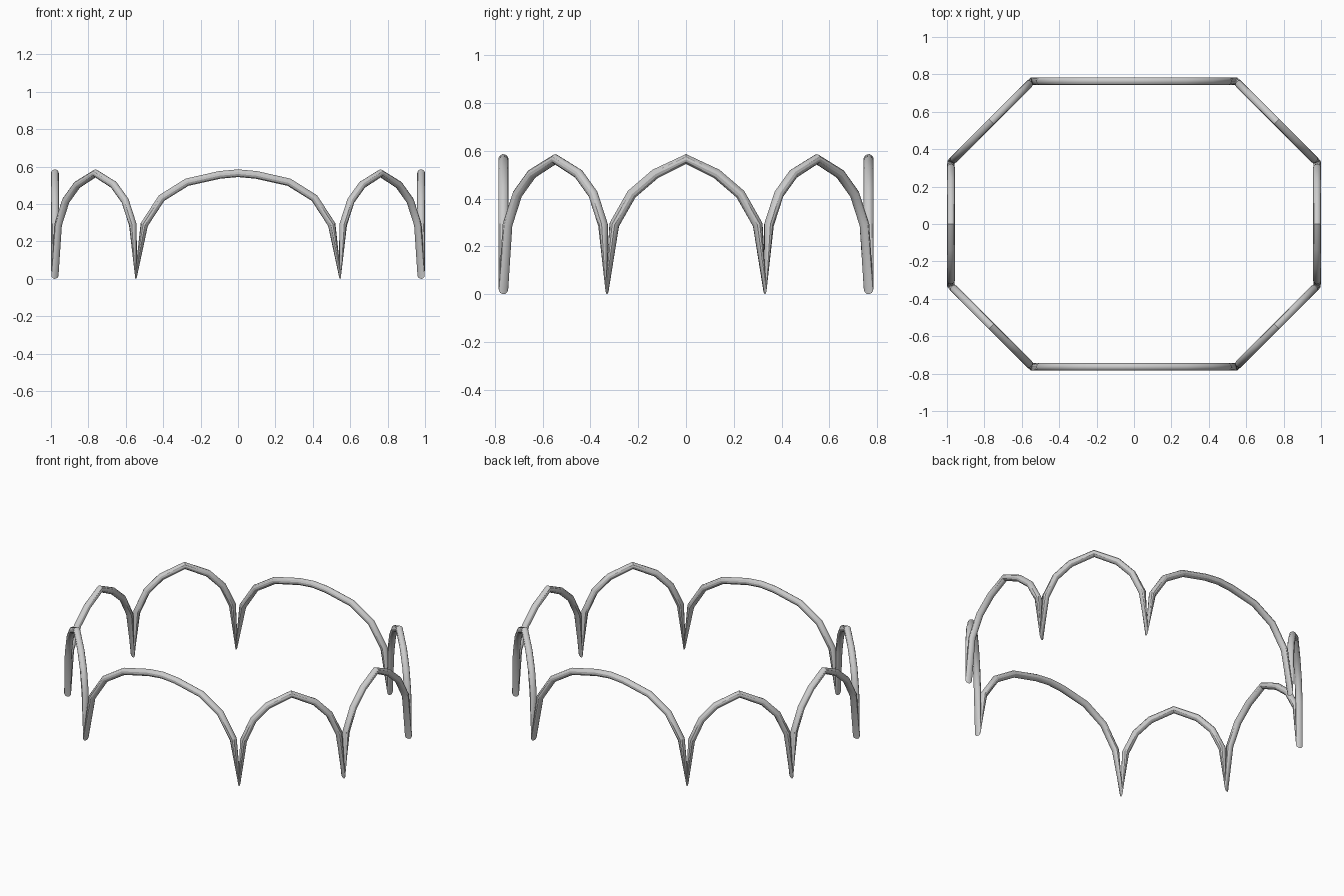
import bpy
from mathutils import Vector

if "Cube" in bpy.data.objects:
    bpy.data.objects.remove(bpy.data.objects["Cube"])

R = 0.021           # tube radius
TOP = 0.565         # centreline height at each arch crown

# half-arch profiles: (fraction of half span from the crown, height)
LONG = [(0.18, 0.556), (0.50, 0.517), (0.75, 0.432), (0.92, 0.29)]
SIDE = [(0.39, 0.503), (0.69, 0.418), (0.91, 0.29)]
DIAG = [(0.45, 0.503), (0.73, 0.418), (0.92, 0.29)]

# octagon corners and the arch that follows each one
A, B, C, D = 0.545, 0.764, 0.979, 0.33
corners = [(-A, -B), (A, -B), (C, -D), (C, D), (A, B), (-A, B), (-C, D), (-C, -D)]
arches = [LONG, DIAG, SIDE, DIAG, LONG, DIAG, SIDE, DIAG]


def arch_points(p, q, profile):
    """Foot, rising side, crown and falling side of one arch."""
    mid, half = (p + q) / 2, (q - p) / 2
    steps = [(-1, R)] + [(-f, z) for f, z in reversed(profile)] + [(0, TOP)] + profile
    return [(*(mid + half * f), z) for f, z in steps]


points = []
for i, profile in enumerate(arches):
    points += arch_points(Vector(corners[i]), Vector(corners[(i + 1) % 8]), profile)

# one closed tube running through all eight arches
curve = bpy.data.curves.new("arched_band", 'CURVE')
curve.dimensions = '3D'
curve.bevel_depth = R
curve.bevel_resolution = 4
spline = curve.splines.new('POLY')
spline.points.add(len(points) - 1)
for pt, co in zip(spline.points, points):
    pt.co = (*co, 1)
spline.use_cyclic_u = True
spline.use_smooth = True
band = bpy.data.objects.new("arched_band", curve)
bpy.context.collection.objects.link(band)

# convert to mesh and smooth the round section
bpy.context.view_layer.objects.active = band
band.select_set(True)
bpy.ops.object.convert(target='MESH')
bpy.ops.object.shade_smooth_by_angle()
